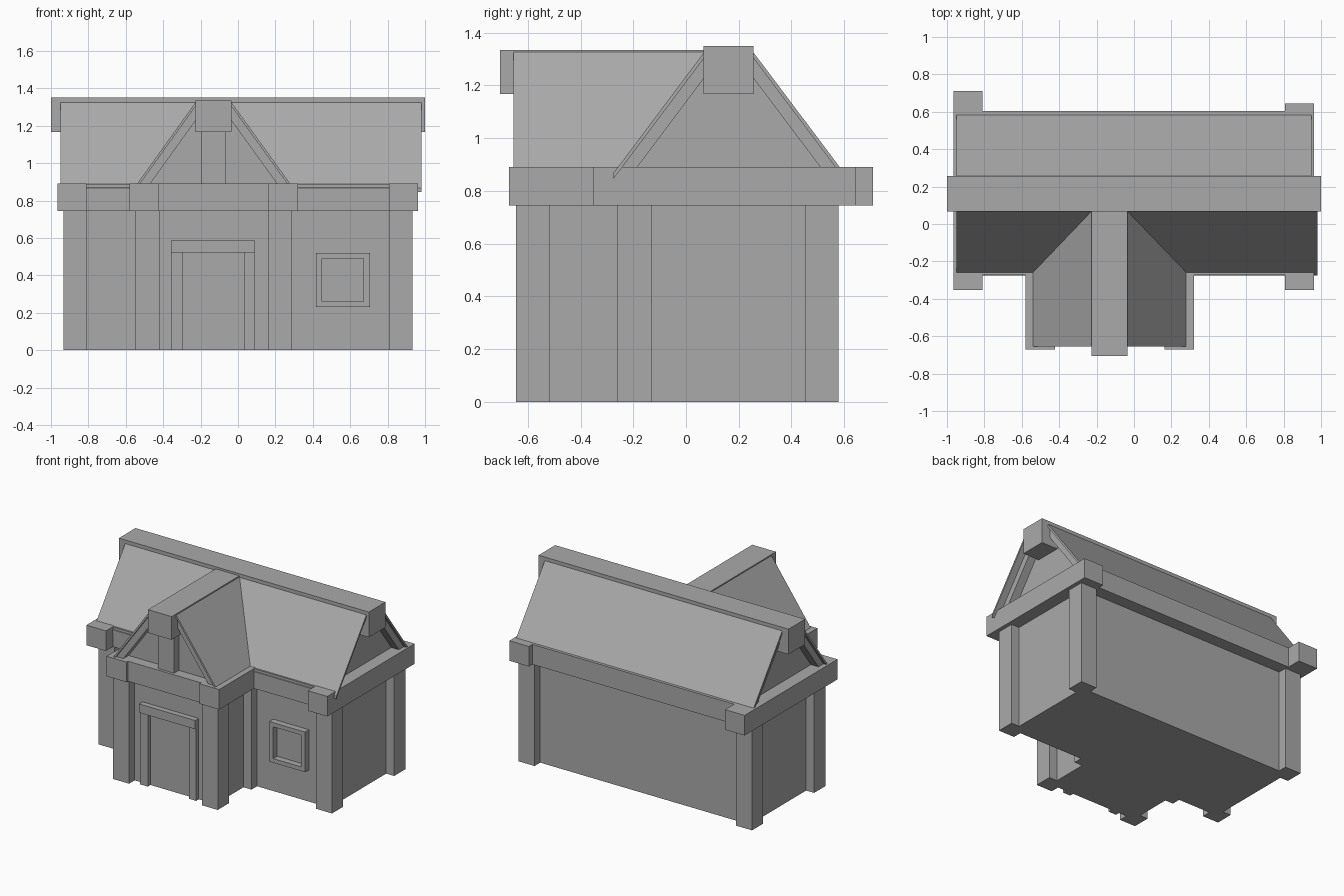
import bpy, bmesh
from mathutils import Vector

cube = bpy.data.objects.get("Cube")
if cube:
    bpy.data.objects.remove(cube, do_unlink=True)

grey = bpy.data.materials.new("plain_grey")
grey.use_nodes = True
COLOR = (0.4, 0.4, 0.4, 1)
grey.diffuse_color = COLOR
grey.node_tree.nodes["Principled BSDF"].inputs["Base Color"].default_value = COLOR


def prism(name, profile, axis, start, end):
    """Extrude a profile of (horizontal, z) points along the x or y axis."""
    def place(p, d):
        return Vector((d, p[0], p[1])) if axis == "x" else Vector((p[0], d, p[1]))
    bm = bmesh.new()
    face = bm.faces.new([bm.verts.new(place(p, start)) for p in profile])
    out = bmesh.ops.extrude_face_region(bm, geom=[face])
    moved = [v for v in out["geom"] if isinstance(v, bmesh.types.BMVert)]
    shift = place((0, 0), end - start)
    bmesh.ops.translate(bm, vec=shift, verts=moved)
    bmesh.ops.recalc_face_normals(bm, faces=bm.faces)
    mesh = bpy.data.meshes.new(name)
    bm.to_mesh(mesh)
    bm.free()
    mesh.materials.append(grey)
    obj = bpy.data.objects.new(name, mesh)
    bpy.context.collection.objects.link(obj)
    return obj


def box(name, x0, x1, y0, y1, z0, z1):
    return prism(name, [(x0, z0), (x1, z0), (x1, z1), (x0, z1)], "y", y0, y1)


def strip(top, bottom, upper, lower):
    """Sloping band between two vertical offsets below the roof line."""
    (a, za), (b, zb) = top, bottom
    return [(a, za - upper), (b, zb - upper), (b, zb - lower), (a, za - lower)]


# Walls
WX, PL, PR = 0.87, -0.485, 0.225
FRONT, BACK, PORCH = -0.195, 0.515, -0.58
EAVE0, EAVE1 = 0.745, 0.89
box("main_walls", -WX, WX, FRONT, BACK, 0, 0.8)
box("porch_walls", PL, PR, PORCH, FRONT + 0.05, 0, 0.8)

# Corner posts, centred on the wall corners
corners = [(x, y) for x in (-WX, WX) for y in (FRONT, BACK)]
corners += [(x, y) for x in (PL, PR) for y in (FRONT, PORCH)]
H = 0.064
for x, y in corners:
    box("corner_post", x - H, x + H, y - H, y + H, 0, EAVE0 + 0.01)

# Eave beams
B = 0.078
box("front_eave_beam", -WX, WX, FRONT - B, FRONT + B, EAVE0, EAVE1 - 0.002)
box("back_eave_beam", -WX, WX, BACK - B, BACK + 0.09, EAVE0, EAVE1)
box("right_eave_beam", -0.966, -0.81, -0.353, 0.71, EAVE0, EAVE1)
box("left_eave_beam", 0.806, 0.962, -0.353, 0.645, EAVE0, EAVE1)
box("porch_front_beam", PL, PR, PORCH - 0.075, PORCH + B, EAVE0, EAVE1)
for side, x0 in (("right", -0.58), ("left", 0.162)):
    box("porch_" + side + "_beam", x0, x0 + 0.158, -0.672, -0.17, EAVE0, EAVE1)

# Ridge beams
box("main_ridge_beam", -1, 1, 0.067, 0.257, 1.167, 1.35)
box("porch_ridge_beam", -0.226, -0.036, -0.706, 0.1, 1.167, 1.335)

# Main roof slopes, each with a rafter at both gable ends
FT, FB = (0.07, 1.328), (-0.275, 0.868)
BT, BB = (0.254, 1.328), (0.588, 0.884)
THICK, DEEP = 0.022, 0.098
for side, top, low, x1 in (("front", FT, FB, 0.98), ("back", BT, BB, 0.95)):
    prism(side + "_roof", strip(top, low, 0, THICK), "x", -0.95, x1)
    for s in (-1, 1):
        prism(side + "_gable_rafter", strip(top, low, THICK, DEEP), "x",
              s * 0.85, s * 0.93)
prism("main_gable", [(-0.25, 0.8), (0.55, 0.8), (0.55, 0.9), (0.254, 1.29),
                     (0.07, 1.29), (-0.25, 0.87)], "x", -WX, WX)

# Porch roof slopes, stopping along the valley inside the main roof
RT, RB = (-0.225, 1.328), (-0.548, 0.878)
LT, LB = (-0.037, 1.328), (0.288, 0.878)
for side, top, low in (("right", RT, RB), ("left", LT, LB)):
    roof = prism("porch_" + side + "_roof", strip(top, low, 0, THICK), "y", -0.655, 0.06)
    for v in roof.data.vertices:
        if v.co.y > 0:
            v.co.y = FB[0] + 0.01 + (v.co.z - FB[1]) * (FT[0] - FB[0]) / (FT[1] - FB[1])
    prism("porch_" + side + "_rafter", strip(top, low, THICK, DEEP), "y", -0.64, -0.56)
gable = prism("porch_gable", [(-0.5, 0.8), (0.24, 0.8), (0.24, 0.91), (-0.037, 1.29),
                              (-0.225, 1.29), (-0.5, 0.91)], "y", PORCH, -0.2)
box("porch_gable_post", -0.195, -0.067, -0.635, -0.56, 0.87, 1.18)

# Door frame
for x0, x1 in ((-0.358, -0.295), (0.033, 0.092)):
    box("door_jamb", x0, x1, PORCH - 0.03, PORCH + 0.01, 0, 0.522)
box("door_lintel", -0.358, 0.092, PORCH - 0.04, PORCH + 0.01, 0.522, 0.585)

# Window frame
for x0, x1 in ((0.417, 0.45), (0.672, 0.705)):
    box("window_side", x0, x1, FRONT - 0.045, FRONT + 0.01, 0.23, 0.52)
for z0, z1 in ((0.23, 0.26), (0.49, 0.52)):
    box("window_rail", 0.45, 0.672, FRONT - 0.045, FRONT + 0.01, z0, z1)
